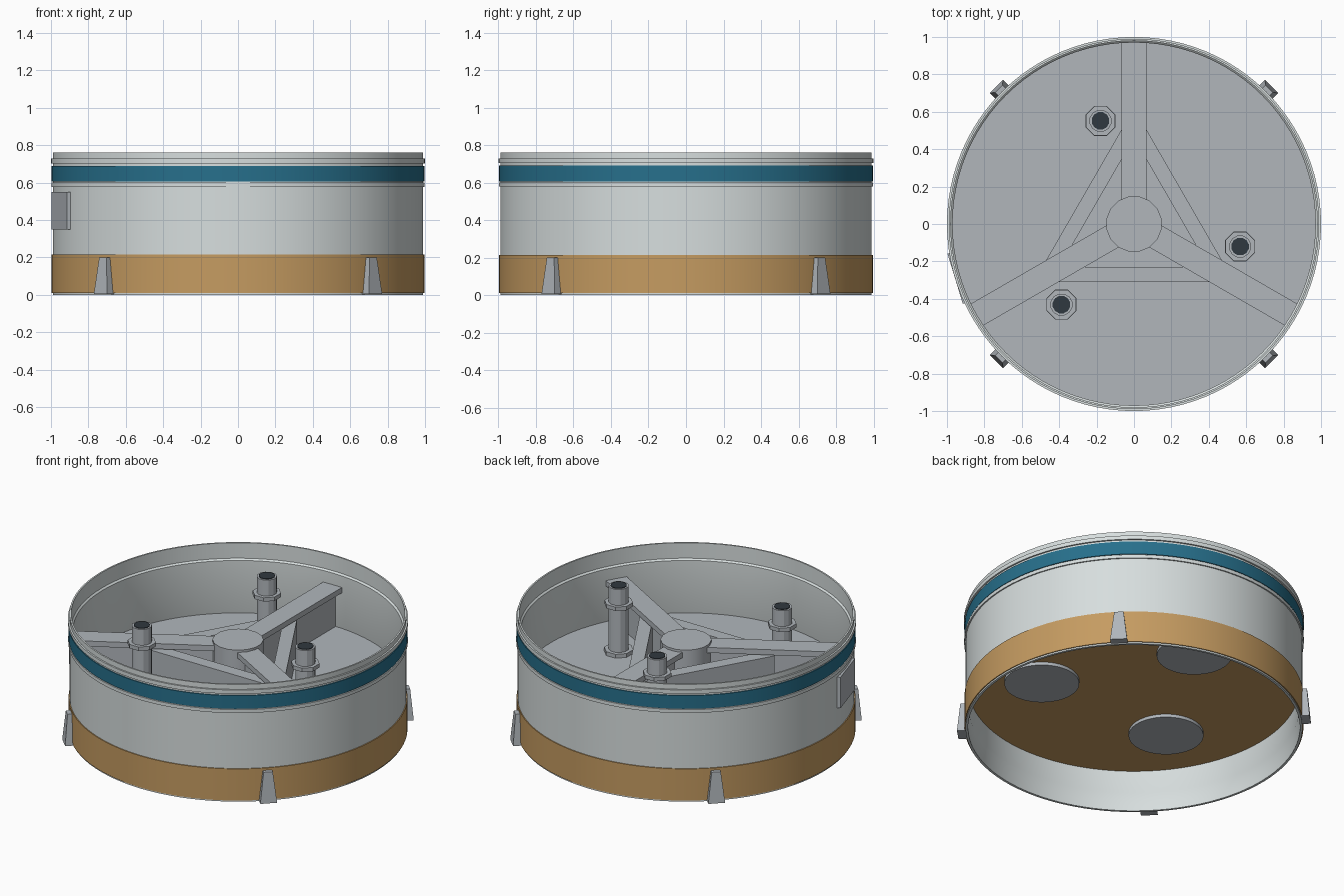
import bpy, bmesh
from math import pi, cos, sin, radians
from mathutils import Matrix, Vector

cube = bpy.data.objects.get("Cube")
if cube:
    bpy.data.objects.remove(cube, do_unlink=True)


def material(name, rgb):
    m = bpy.data.materials.new(name)
    m.use_nodes = True
    m.diffuse_color = (*rgb, 1)
    m.node_tree.nodes["Principled BSDF"].inputs["Base Color"].default_value = (*rgb, 1)
    return m


SHELL = material("pale grey shell", (0.68, 0.73, 0.73))
METAL = material("mid grey metal", (0.44, 0.47, 0.50))
TAN = material("tan shield", (0.56, 0.33, 0.12))
TEAL = material("teal stripe", (0.02, 0.16, 0.26))
DARK = material("dark bore", (0.03, 0.04, 0.05))


def finish(name, bm, mat, matrix=Matrix(), smooth=True):
    bmesh.ops.recalc_face_normals(bm, faces=bm.faces)
    mesh = bpy.data.meshes.new(name)
    bm.to_mesh(mesh)
    bm.free()
    mesh.materials.append(mat)
    if smooth:
        mesh.shade_smooth()
        mesh.set_sharp_from_angle(angle=radians(30))
    ob = bpy.data.objects.new(name, mesh)
    ob.matrix_world = matrix
    bpy.context.collection.objects.link(ob)
    return ob


def lathe(name, profile, mat, segments=96):
    """Revolve a closed (radius, height) profile around z."""
    bm = bmesh.new()
    rings = []
    for i in range(segments):
        a = 2 * pi * i / segments
        rings.append([bm.verts.new((r * cos(a), r * sin(a), z)) for r, z in profile])
    n = len(profile)
    for i in range(segments):
        here, after = rings[i], rings[(i + 1) % segments]
        for j in range(n):
            k = (j + 1) % n
            bm.faces.new((here[j], after[j], after[k], here[k]))
    return finish(name, bm, mat)


def hoop(name, inner, outer, low, high, mat):
    return lathe(name, [(inner, low), (outer, low), (outer, high), (inner, high)], mat)


def drum(name, radius, low, high, mat, xy=(0, 0), segments=96):
    bm = bmesh.new()
    bmesh.ops.create_cone(bm, cap_ends=True, segments=segments, radius1=radius,
                          radius2=radius, depth=high - low)
    place = Matrix.Translation((*xy, (low + high) / 2))
    return finish(name, bm, mat, place @ Matrix.Rotation(pi / segments, 4, "Z"))


def block(name, x, y, z, mat, angle=0, top_width=1, top_depth=1):
    """Box given by x, y, z ranges, turned about z; the outer top may taper."""
    bm = bmesh.new()
    bmesh.ops.create_cube(bm, size=1)
    for v in bm.verts:
        up = v.co.z > 0
        outer = v.co.x > 0
        v.co = Vector((x[outer], y[v.co.y > 0], z[up]))
        if up:
            v.co.y *= top_width
            if outer:
                v.co.x *= top_depth
    return finish(name, bm, mat, Matrix.Rotation(radians(angle), 4, "Z"), smooth=False)


# Open wall with small inner ledges
lathe("outer_shell", [(0.975, 0), (0.99, 0), (0.99, 0.76), (0.98, 0.76), (0.98, 0.66),
                      (0.97, 0.65), (0.97, 0.13), (0.975, 0.12)], SHELL)
hoop("shield_band", 0.985, 0.996, 0.01, 0.215, TAN)
hoop("teal_band", 0.985, 0.996, 0.605, 0.69, TEAL)
hoop("upper_ring", 0.985, 1.0, 0.703, 0.728, SHELL)
hoop("lower_ring", 0.985, 0.998, 0.578, 0.6, SHELL)

# Deck and the shield beneath it
drum("deck", 0.972, 0.275, 0.31, METAL)
drum("shield_plate", 0.972, 0.265, 0.275, TAN)

# Central hub
drum("hub", 0.15, 0.31, 0.59, METAL, segments=16)

# Three spokes, the braces between them and the pads below
for i, angle in enumerate((90, 210, 330), 1):
    block(f"spoke_flange_{i}", (0.1, 0.975), (-0.067, 0.067), (0.54, 0.575), METAL, angle)
    block(f"spoke_web_{i}", (0.1, 0.972), (-0.022, 0.022), (0.3, 0.55), METAL, angle)
    block(f"brace_{i}", (0.23, 0.31), (-0.43, 0.43), (0.305, 0.53), METAL, angle + 60)
    a = radians(angle)
    drum(f"pad_{i}", 0.22, 0.245, 0.27, METAL, (0.55 * cos(a), 0.55 * sin(a)), 48)

# Three posts with foot, collar and dark bore
for i, angle in enumerate((108, 228, 348), 1):
    a = radians(angle)
    xy = (0.58 * cos(a), 0.58 * sin(a))
    drum(f"post_foot_{i}", 0.087, 0.305, 0.335, METAL, xy, 8)
    drum(f"post_shaft_{i}", 0.06, 0.31, 0.743, METAL, xy, 12)
    drum(f"post_collar_{i}", 0.085, 0.615, 0.64, METAL, xy, 8)
    drum(f"post_bore_{i}", 0.048, 0.74, 0.747, DARK, xy, 12)

# Four tapered feet on the diagonals
for i in range(4):
    block(f"foot_{i + 1}", (0.975, 1.04), (-0.05, 0.05), (0.005, 0.2), METAL,
          45 + 90 * i, top_width=0.55, top_depth=0.983)

# Side hatch
block("side_hatch", (0.97, 1.0), (-0.14, 0.14), (0.35, 0.55), METAL, 197)
